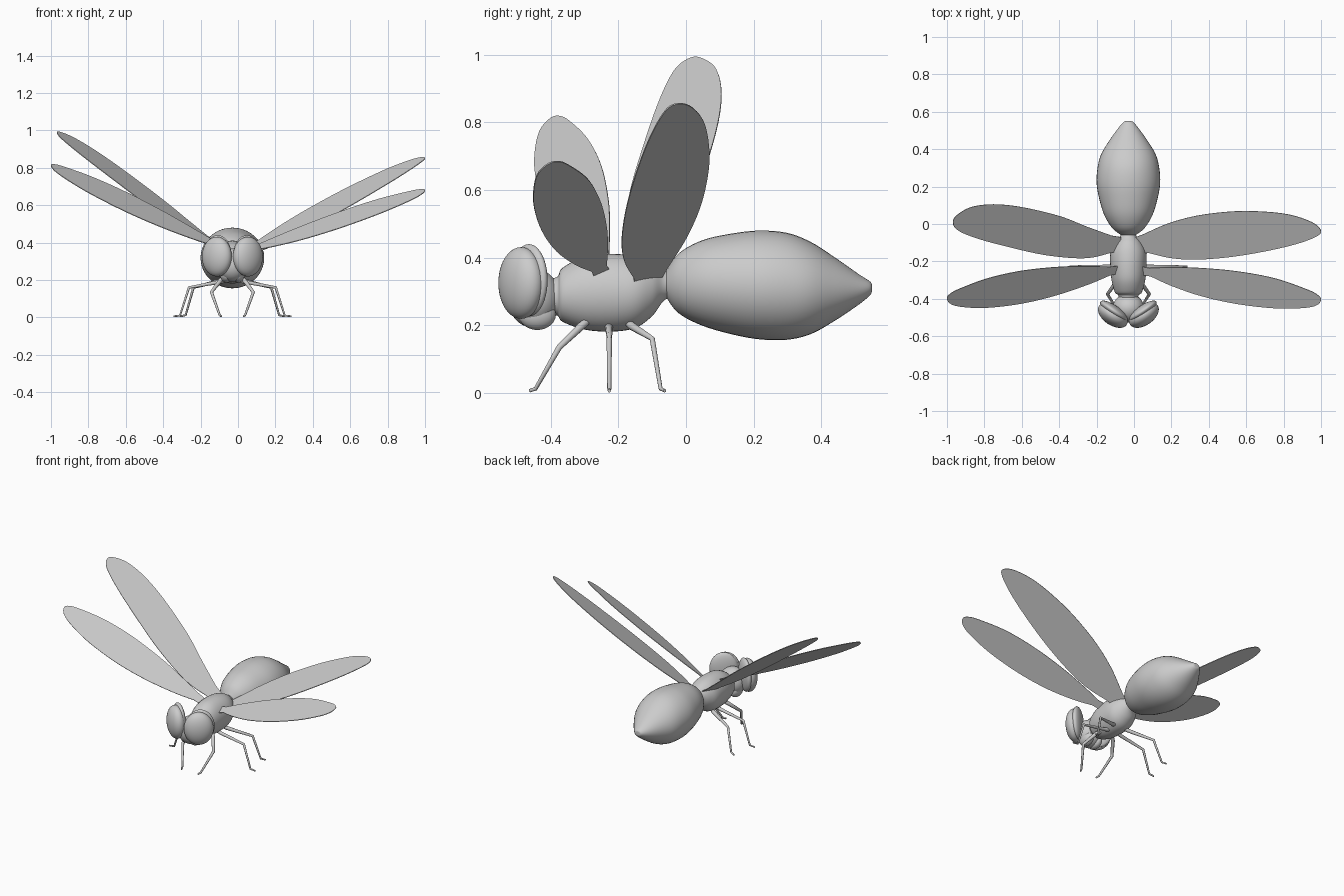
import bpy, bmesh, math
from mathutils import Vector, Matrix

if "Cube" in bpy.data.objects:
    bpy.data.objects.remove(bpy.data.objects["Cube"])

CX = -0.03  # the body's mid line


def spline(pts, steps, closed=False):
    """Catmull-Rom through tuples of any length."""
    n, out = len(pts), []
    for i in range(n if closed else n - 1):
        if closed:
            q = [pts[(i + k) % n] for k in (-1, 0, 1, 2)]
        else:
            q = [pts[min(max(i + k, 0), n - 1)] for k in (-1, 0, 1, 2)]
        for s in range(steps):
            t = s / steps
            out.append(tuple(0.5 * (2 * b + (c - a) * t + (2 * a - 5 * b + 4 * c - d) * t * t
                                    + (3 * b - a - 3 * c + d) * t ** 3) for a, b, c, d in zip(*q)))
    if not closed:
        out.append(pts[-1])
    return out


def finish(bm, name, smooth=True):
    bmesh.ops.recalc_face_normals(bm, faces=bm.faces)
    for f in bm.faces:
        f.smooth = smooth
    me = bpy.data.meshes.new(name)
    bm.to_mesh(me)
    bm.free()
    ob = bpy.data.objects.new(name, me)
    bpy.context.collection.objects.link(ob)
    return ob


def loft(name, rings, seg=40):
    """Elliptical rings (y, z centre, x radius, z radius) skinned along y."""
    bm = bmesh.new()
    loops = []
    for y, zc, rx, rz in spline(rings, 5):
        loops.append([bm.verts.new((CX + rx * math.cos(a), y, zc + rz * math.sin(a)))
                      for a in (2 * math.pi * k / seg for k in range(seg))])
    for a, b in zip(loops, loops[1:]):
        for k in range(seg):
            bm.faces.new((a[k], a[(k + 1) % seg], b[(k + 1) % seg], b[k]))
    bm.faces.new(loops[0])
    bm.faces.new(loops[-1])
    return finish(bm, name)


def ellipsoid(name, centre, radii, rot_z=0):
    bm = bmesh.new()
    bmesh.ops.create_uvsphere(bm, u_segments=36, v_segments=20, radius=1)
    m = Matrix.Translation(centre) @ Matrix.Rotation(rot_z, 4, 'Z') @ Matrix.Diagonal((*radii, 1))
    bmesh.ops.transform(bm, matrix=m, verts=bm.verts)
    return finish(bm, name)


def wing(name, outline, plane):
    """Flat blade: top-view outline laid on a tilted plane (x0, y0, z0, dz/dx, dz/dy)."""
    x0, y0, z0, sx, sy = plane
    bm = bmesh.new()
    pts = outline[:1] + spline(outline[1:-1], 6) + outline[-1:]
    bm.faces.new([bm.verts.new((x, y, z0 + sx * (x - x0) + sy * (y - y0))) for x, y in pts])
    ob = finish(bm, name, False)
    mod = ob.modifiers.new("thickness", 'SOLIDIFY')
    mod.thickness = 0.004
    mod.offset = 0
    return ob


def leg(name, pts):
    """Tapered tube through (x, y, z, radius) joints."""
    cu = bpy.data.curves.new(name, 'CURVE')
    cu.dimensions = '3D'
    cu.bevel_depth = 1
    cu.bevel_resolution = 3
    cu.use_fill_caps = True
    sp = cu.splines.new('POLY')
    sp.points.add(len(pts) - 1)
    for p, (x, y, z, r) in zip(sp.points, pts):
        p.co = (x, y, z, 1)
        p.radius = r
    sp.use_smooth = True
    ob = bpy.data.objects.new(name, cu)
    bpy.context.collection.objects.link(ob)
    bpy.ops.object.select_all(action='DESELECT')
    ob.select_set(True)
    bpy.context.view_layer.objects.active = ob
    bpy.ops.object.convert(target='MESH')


# abdomen and thorax
loft("abdomen", [(-.06, .322, .03, .03), (-.055, .322, .045, .045), (-.02, .324, .088, .09),
                 (.05, .325, .13, .127), (.14, .322, .157, .15), (.22, .319, .17, .161),
                 (.3, .315, .165, .158), (.37, .31, .147, .136), (.44, .307, .106, .094),
                 (.51, .306, .056, .046), (.545, .309, .026, .02), (.55, .31, .008, .008)])
loft("thorax", [(-.405, .282, .05, .055), (-.38, .286, .055, .058), (-.365, .29, .072, .08),
                (-.3, .295, .09, .108), (-.22, .296, .097, .115), (-.15, .298, .095, .106),
                (-.1, .307, .072, .08), (-.068, .317, .045, .047), (-.04, .322, .035, .036)])

# head with two jaws, domed eyes and eye rims
ellipsoid("head", (CX, -.45, .28), (.084, .078, .088))
for s, side in ((-1, "left"), (1, "right")):
    ellipsoid(f"{side}_jaw", (CX + s * .032, -.44, .232), (.034, .055, .046))
    rot = s * math.radians(35)
    ellipsoid(f"{side}_eye", (CX + s * .083, -.488, .325), (.09, .053, .106), rot)
    ellipsoid(f"{side}_eye_rim", (CX + s * .078, -.465, .333), (.087, .03, .107), rot)

    # legs: front, middle, rear
    legs = {
        "front": [(.04, -.29, .215, .012), (.065, -.31, .197, .012), (.112, -.375, .135, .009),
                  (.068, -.445, .012, .006), (.06, -.463, .006, .005)],
        "middle": [(.035, -.228, .2, .012), (.065, -.228, .19, .011), (.232, -.227, .16, .008),
                   (.28, -.227, .01, .006), (.315, -.227, .006, .005)],
        "rear": [(.035, -.175, .212, .012), (.06, -.16, .197, .012), (.208, -.1, .16, .008),
                 (.25, -.075, .012, .006), (.278, -.063, .006, .005)]}
    for pair, pts in legs.items():
        leg(f"{side}_{pair}_leg", [(CX + s * x, y, z, r) for x, y, z, r in pts])

# wings: outlines run from the root along the rear edge and back along the front edge
wing("left_front_wing",
     [(-.08, -.225), (-.13, -.228), (-.25, -.226), (-.4, -.229), (-.6, -.25), (-.78, -.29),
      (-.93, -.345), (-.985, -.375), (-1, -.4), (-.975, -.43), (-.9, -.445), (-.78, -.447),
      (-.6, -.425), (-.42, -.382), (-.25, -.325), (-.13, -.275), (-.08, -.265)],
     (-1, -.395, .815, -.58, .6))
wing("right_front_wing",
     [(.03, -.225), (.08, -.235), (.2, -.232), (.35, -.235), (.55, -.253), (.75, -.29),
      (.92, -.348), (.98, -.378), (1, -.405), (.975, -.435), (.9, -.449), (.75, -.45),
      (.55, -.427), (.36, -.385), (.2, -.33), (.09, -.28), (.03, -.27)],
     (1, -.4, .682, -.0 + .42, .5))
wing("left_hind_wing",
     [(-.07, -.07), (-.12, -.062), (-.25, -.015), (-.4, .043), (-.6, .09), (-.75, .105),
      (-.87, .09), (-.945, .048), (-.968, .01), (-.94, -.035), (-.83, -.08), (-.65, -.128),
      (-.48, -.165), (-.32, -.182), (-.22, -.178), (-.13, -.155), (-.07, -.145)],
     (-.965, .005, .985, -.66, .4))
wing("right_hind_wing",
     [(.01, -.07), (.05, -.055), (.18, .002), (.33, .043), (.5, .065), (.65, .068),
      (.82, .052), (.95, .01), (1, -.038), (.965, -.072), (.85, -.112), (.68, -.15),
      (.5, -.178), (.33, -.19), (.2, -.182), (.08, -.155), (.01, -.15)],
     (1, -.04, .852, .5, .45))
